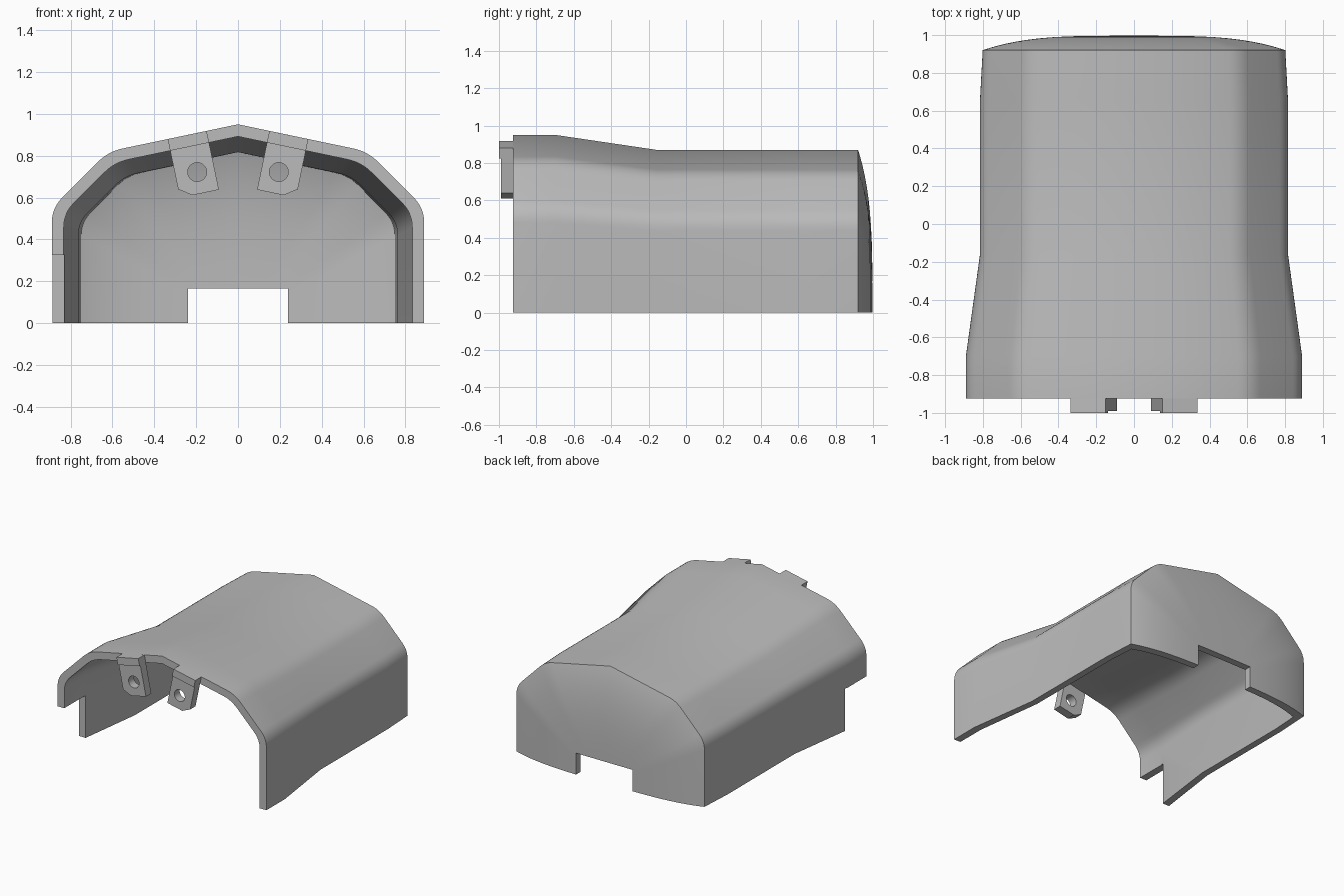
import bpy, bmesh, math
from mathutils import Vector

cube = bpy.data.objects.get("Cube")
if cube:
    bpy.data.objects.remove(cube, do_unlink=True)

grey = bpy.data.materials.new("plain grey")
grey.use_nodes = True
grey.diffuse_color = (0.5, 0.5, 0.5, 1)
grey.node_tree.nodes["Principled BSDF"].inputs["Base Color"].default_value = (0.5, 0.5, 0.5, 1)


def finish(bm, name):
    bmesh.ops.recalc_face_normals(bm, faces=bm.faces)
    mesh = bpy.data.meshes.new(name)
    bm.to_mesh(mesh)
    bm.free()
    mesh.materials.append(grey)
    obj = bpy.data.objects.new(name, mesh)
    bpy.context.collection.objects.link(obj)
    return obj


def select(obj):
    bpy.ops.object.select_all(action='DESELECT')
    obj.select_set(True)
    bpy.context.view_layer.objects.active = obj


def cut(obj, cutter):
    mod = obj.modifiers.new("cut", 'BOOLEAN')
    mod.operation = 'DIFFERENCE'
    mod.solver = 'EXACT'
    mod.object = cutter
    select(obj)
    bpy.ops.object.modifier_apply(modifier=mod.name)
    bpy.data.objects.remove(cutter, do_unlink=True)


def box_cutter(low, high):
    low, high = Vector(low), Vector(high)
    bpy.ops.mesh.primitive_cube_add(size=1, location=(low + high) / 2)
    box = bpy.context.object
    box.scale = high - low
    box.hide_render = True
    bpy.context.view_layer.update()
    return box


def profile(corners, radius=0.07, steps=6):
    """Arch from one foot to the other, with rounded side corners."""
    foot, hip, shoulder, apex = [Vector(c) for c in corners]
    half = [foot]
    for a, b, c in ((foot, hip, shoulder), (hip, shoulder, apex)):
        p = b + (a - b).normalized() * radius
        q = b + (c - b).normalized() * radius
        for k in range(steps + 1):
            t = k / steps
            half.append(p * (1 - t) ** 2 + b * 2 * t * (1 - t) + q * t * t)
    return half + [apex] + [Vector((-p.x, p.y)) for p in reversed(half)]


OUTER = profile([(0.89, 0), (0.89, 0.55), (0.62, 0.82), (0, 0.95)])
INNER = profile([(0.833, 0), (0.833, 0.526), (0.59, 0.768), (0, 0.892)])

# Stations along the cover: y, width scale, height scale
STATIONS = [(-0.925, 1, 1), (-0.7, 1, 1), (-0.16, 0.916, 0.916),
            (0.66, 0.916, 0.916), (0.92, 0.9, 0.916)]
RINGS = 14


def skin(bm, section, shift):
    """One shell surface: swept arch closed by a shallow domed back."""
    rows = []
    for y, sx, sz in STATIONS:
        y = y - shift if y > 0.9 else y
        rows.append([bm.verts.new((p.x * sx, y, p.y * sz)) for p in section])
    y0, sx, sz = STATIONS[-1]
    for k in range(1, RINGS + 1):
        r = math.cos(math.pi / 2 * k / RINGS) if k < RINGS else 0
        y = y0 - shift + 0.077 * (1 - r ** 3.6)
        rows.append([bm.verts.new((p.x * sx * r, y, p.y * sz * r)) for p in section])
    for a, b in zip(rows, rows[1:]):
        for i in range(len(section) - 1):
            bm.faces.new((a[i], a[i + 1], b[i + 1], b[i]))
    return rows


# Cover shell
bm = bmesh.new()
out, inn = skin(bm, OUTER, 0), skin(bm, INNER, 0.055)
for i in range(len(OUTER) - 1):
    bm.faces.new((out[0][i], out[0][i + 1], inn[0][i + 1], inn[0][i]))
for j in range(len(out) - 1):
    for i in (0, -1):
        bm.faces.new((out[j][i], out[j + 1][i], inn[j + 1][i], inn[j][i]))
bmesh.ops.remove_doubles(bm, verts=bm.verts, dist=1e-5)
cover = finish(bm, "cover_shell")

# Opening in the back wall and notch in the right front corner
cut(cover, box_cutter((-0.24, 0.7, -0.1), (0.24, 1.2, 0.165)))
cut(cover, box_cutter((-1.1, -1.1, -0.1), (-0.6, -0.67, 0.325)))


def slab(name, outline, y0, y1, side):
    """Plate whose outline follows the sloping roof line."""
    along = Vector((0.979, 0, -0.205))
    down = Vector((-0.205, 0, -0.979))
    origin = Vector((0.243, 0, 0.899))
    bm = bmesh.new()
    ends = []
    for y in (y0, y1):
        ring = []
        for u, v in outline:
            p = origin + along * u + down * v
            ring.append(bm.verts.new((p.x * side, y, p.z)))
        bm.faces.new(ring)
        ends.append(ring)
    n = len(outline)
    for i in range(n):
        k = (i + 1) % n
        bm.faces.new((ends[0][i], ends[0][k], ends[1][k], ends[1][i]))
    return finish(bm, name)


# Front mounting tabs: a lip carrying on the roof, and a drilled plate below it
parts = [cover]
for side, word in ((1, "left"), (-1, "right")):
    lip = slab(word + "_tab_lip",
               [(-0.095, 0), (0.095, 0), (0.095, 0.057), (-0.095, 0.057)],
               -1.0, -0.92, side)
    plate = slab(word + "_tab_plate",
                 [(-0.095, 0.056), (0.095, 0.056), (0.095, 0.245),
                  (0.035, 0.287), (-0.095, 0.287)],
                 -0.99, -0.925, side)
    bpy.ops.mesh.primitive_cylinder_add(vertices=32, radius=0.045, depth=0.4,
                                        location=(side * 0.195, -0.95, 0.722),
                                        rotation=(math.pi / 2, 0, 0))
    drill = bpy.context.object
    drill.hide_render = True
    cut(plate, drill)
    parts += [lip, plate]

for part in parts:
    select(part)
    bpy.ops.object.shade_smooth_by_angle(angle=math.radians(30))
